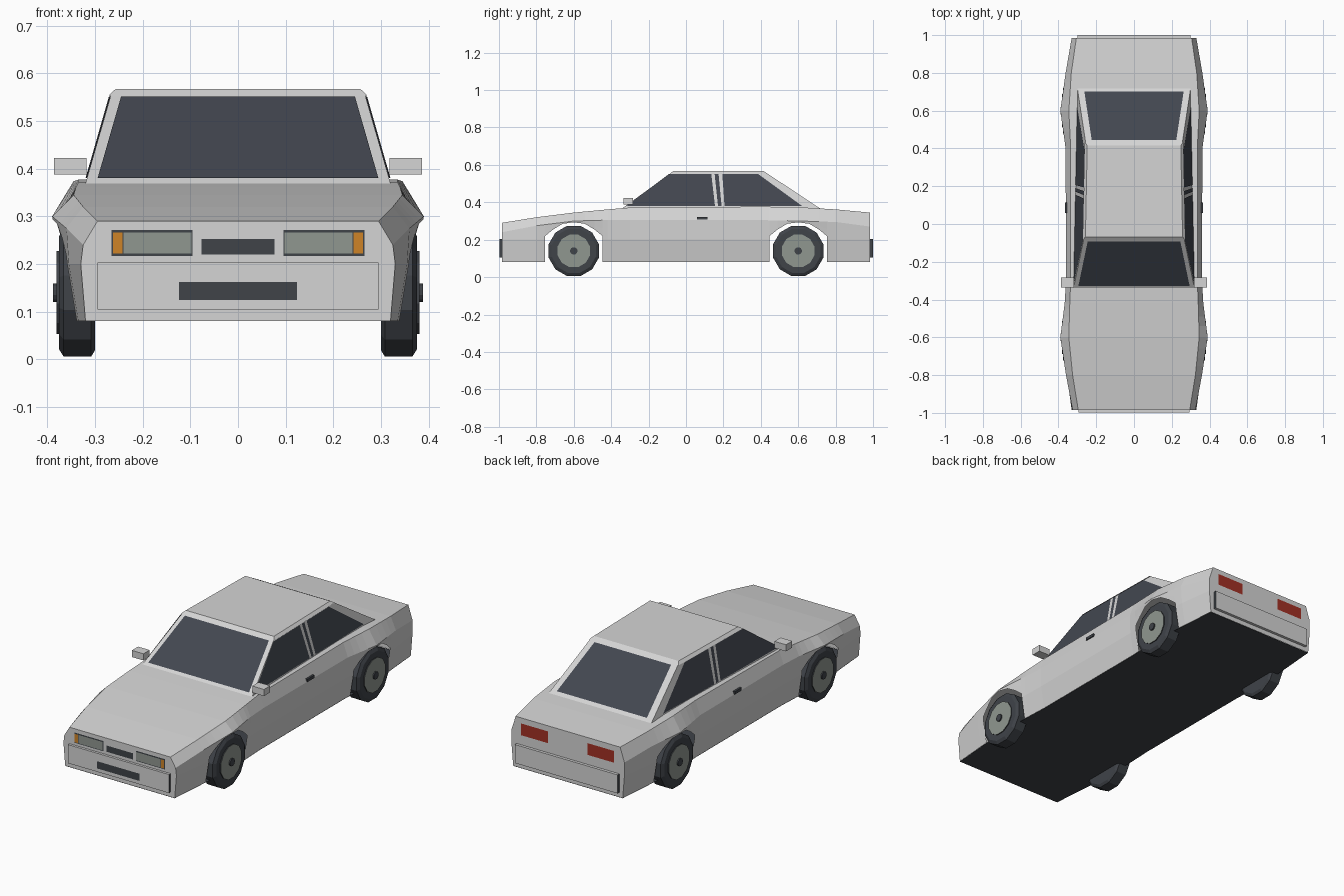
import bpy, bmesh, math
from mathutils import Vector, Matrix

default = bpy.data.objects.get("Cube")
if default:
    bpy.data.objects.remove(default)


def material(name, red, green, blue):
    mat = bpy.data.materials.new(name)
    mat.use_nodes = True
    mat.diffuse_color = (red, green, blue, 1)
    mat.node_tree.nodes["Principled BSDF"].inputs["Base Color"].default_value = (red, green, blue, 1)
    return mat


PAINT = material("silver_paint", .66, .66, .66)
DARK = material("dark_trim", .05, .056, .066)
GLASS = material("tinted_glass", .055, .062, .08)
GREY = material("lamp_and_rim_grey", .28, .31, .28)
ORANGE = material("indicator_orange", .62, .23, .02)
RED = material("tail_light_red", .36, .03, .018)


def finish(name, bm, *mats, recalc=True):
    if recalc:
        bmesh.ops.recalc_face_normals(bm, faces=bm.faces)
    mesh = bpy.data.meshes.new(name)
    bm.to_mesh(mesh)
    bm.free()
    for mat in mats:
        mesh.materials.append(mat)
    obj = bpy.data.objects.new(name, mesh)
    bpy.context.scene.collection.objects.link(obj)
    return obj


def box(name, low, high, *mats, side_index=0):
    bm = bmesh.new()
    low, high = Vector(low), Vector(high)
    bmesh.ops.create_cube(bm, size=1)
    bmesh.ops.scale(bm, vec=high - low, verts=bm.verts)
    bmesh.ops.translate(bm, vec=(low + high) / 2, verts=bm.verts)
    bm.normal_update()
    for face in bm.faces:
        if abs(face.normal.x) > .9:
            face.material_index = side_index
    return finish(name, bm, *mats)


def plate(name, points, outward, mat, lift=.003):
    """Flat panel floating just above the surface it decorates."""
    bm = bmesh.new()
    face = bm.faces.new([bm.verts.new(p) for p in points])
    face.normal_update()
    if face.normal.dot(Vector(outward)) < 0:
        face.normal_flip()
    bmesh.ops.translate(bm, vec=face.normal * lift, verts=bm.verts)
    return finish(name, bm, mat, recalc=False)


# Body shell stations: y, deck width, deck z, shoulder width, shoulder z, waist width, sill width
KEYS = [
    (-.985, .295, .29, .325, .24, .33, .32),
    (-.8, .325, .32, .36, .275, .355, .335),
    (-.6, .345, .345, .39, .3, .37, .35),
    (-.42, .34, .362, .367, .305, .363, .345),
    (-.3, .335, .372, .36, .305, .36, .34),
    (.4, .335, .377, .362, .305, .36, .34),
    (.6, .345, .374, .39, .3, .37, .35),
    (.8, .332, .362, .362, .295, .355, .335),
    (.985, .305, .345, .33, .27, .33, .32),
]
FLOOR, WAIST, AXLE = .08, .2, .6
ARCH = [(.153, .22), (.11, .255), (.06, .285), (0, .293)]


def lerp(a, b, t):
    return a + (b - a) * t


def station(y):
    for a, b in zip(KEYS, KEYS[1:]):
        if y <= b[0]:
            t = (y - a[0]) / (b[0] - a[0])
            return [lerp(p, q, t) for p, q in zip(a, b)]


def section(y, bottom):
    """Half section from deck edge down to the sill or the wheel arch lip."""
    _, deck_w, deck_z, sh_w, sh_z, waist_w, sill_w = station(y)

    def width(z):
        if z > WAIST:
            return lerp(waist_w, sh_w, (z - WAIST) / (sh_z - WAIST))
        return lerp(sill_w, waist_w, (z - FLOOR) / (WAIST - FLOOR))

    waist = max(WAIST, (bottom + sh_z) / 2) if bottom > FLOOR else WAIST
    return [(deck_w, deck_z), (sh_w, sh_z), (width(waist), waist), (width(bottom), bottom)]


# Body: hollow lofted shell with open wheel arches
stops = [(key[0], FLOOR) for key in KEYS if abs(abs(key[0]) - AXLE) > .01]
stops = [s for s in stops if abs(abs(s[0]) - AXLE) > ARCH[0][0]]
for axle in (-AXLE, AXLE):
    reach = ARCH[0][0]
    stops += [(axle - reach, FLOOR), (axle + reach, FLOOR)]
    for offset, z in ARCH:
        stops += [(axle + s * offset, z) for s in ((-1, 1) if offset else (1,))]


def order(stop):
    # at an arch edge the full-height section sits on the side away from the axle
    y, z = stop
    away = 1 if abs(y) > AXLE else -1
    outward = away if y > 0 else -away
    return (round(y, 4), outward if z == FLOOR else 0)


stops.sort(key=order)
bm = bmesh.new()
rows = []
for y, bottom in stops:
    half = section(y, bottom)
    rows.append((y, {s: [bm.verts.new((s * x, y, z)) for x, z in half] for s in (-1, 1)}))
for (ya, a), (yb, b) in zip(rows, rows[1:]):
    if yb - ya < .001:
        continue
    for s in (-1, 1):
        for i in range(3):
            bm.faces.new((a[s][i], b[s][i], b[s][i + 1], a[s][i + 1]))
    bm.faces.new((a[1][0], b[1][0], b[-1][0], a[-1][0]))
for _, row in (rows[0], rows[-1]):
    bm.faces.new(row[1] + row[-1][::-1])
bmesh.ops.remove_doubles(bm, verts=bm.verts, dist=.0002)
finish("body_shell", bm, PAINT)

# Underside
outline = [(key[0], key[6]) for key in KEYS]
plate("underside", [(x, y, FLOOR) for y, x in outline] + [(-x, y, FLOOR) for y, x in outline[::-1]],
      (0, 0, -1), DARK, lift=.001)


# Cabin with sides leaning inwards
BASE, TOP = .365, .557
FRONT, REAR = (-.345, -.08), (.72, .43)


def side_x(y, z):
    return .32 - .26 * (z - .37) - .02 * (y - FRONT[0])


def prism(name, lower, upper, mat):
    """Block between two levels, each given as z, front y, rear y, inset."""
    bm = bmesh.new()
    rings = []
    for z, front, rear, inset in (lower, upper):
        corners = [(-1, front), (1, front), (1, rear), (-1, rear)]
        rings.append([bm.verts.new((s * (side_x(y, z) - inset), y, z)) for s, y in corners])
    for i in range(4):
        j = (i + 1) % 4
        bm.faces.new((rings[0][i], rings[0][j], rings[1][j], rings[1][i]))
    for ring in rings:
        bm.faces.new(ring)
    return finish(name, bm, mat)


prism("cabin", (BASE, FRONT[0], REAR[0], 0), (TOP, FRONT[1], REAR[1], 0), PAINT)
prism("roof_panel", (.554, -.085, .435, -.004), (.567, -.068, .415, .006), PAINT)


# Windscreens
def screen(name, slope, margin, outward):
    points = []
    for z, signs in ((.378, (-1, 1)), (.549, (1, -1))):
        y = lerp(*slope, (z - BASE) / (TOP - BASE))
        points += [(s * (side_x(y, z) - margin), y, z) for s in signs]
    plate(name, points, outward, GLASS)


screen("front_windscreen", FRONT, .023, (0, -1, 1))
screen("rear_windscreen", REAR, .034, (0, 1, 1))

# Side windows, split by slim pillars
LOW, HIGH = .38, .551
WINDOWS = {
    "front_side_window": (-.318, -.09, .135, .155),
    "pillar_glass": (.171, .153, .174, .19),
    "rear_side_window": (.206, .194, .385, .62),
}
for side, s in (("left", 1), ("right", -1)):
    for name, ys in WINDOWS.items():
        points = [(s * side_x(y, z), y, z) for y, z in zip(ys, (LOW, HIGH, HIGH, LOW))]
        plate(f"{side}_{name}", points, (s, 0, 0), GLASS)


# Lamps and grilles on the end faces
def end_panel(name, y, x0, x1, z0, z1, mat, lift):
    plate(name, [(x0, y, z0), (x1, y, z0), (x1, y, z1), (x0, y, z1)], (0, y, 0), mat, lift)


NOSE = .985
for side, s in (("left", 1), ("right", -1)):
    end_panel(f"{side}_headlight_frame", -NOSE, s * .095, s * .265, .217, .271, DARK, .002)
    end_panel(f"{side}_headlight", -NOSE, s * .098, s * .24, .222, .266, GREY, .005)
    end_panel(f"{side}_indicator", -NOSE, s * .242, s * .262, .222, .266, ORANGE, .005)
    end_panel(f"{side}_tail_light", NOSE, s * .115, s * .272, .255, .317, RED, .003)
end_panel("grille", -NOSE, -.077, .077, .22, .253, DARK, .003)

# Bumpers with dark end caps
box("front_bumper", (-.295, -.998, .105), (.295, -.98, .203), PAINT, DARK, side_index=1)
box("rear_bumper", (-.3, .98, .105), (.3, 1, .203), PAINT, DARK, side_index=1)
end_panel("lower_intake", -.998, -.124, .124, .124, .162, DARK, .002)


# Wheels
def drum(name, profile, s, y, mats, colour_rule=None):
    """Twelve-sided lathe around the axle from (x, radius) points, capped at both ends."""
    bm = bmesh.new()
    count = 12
    rings = []
    for x, radius in profile:
        angles = [math.tau * (i + .5) / count for i in range(count)]
        rings.append([bm.verts.new((s * x, y + radius * math.sin(a), .14 + radius * math.cos(a)))
                      for a in angles])
    for a, b in zip(rings, rings[1:]):
        for i in range(count):
            j = (i + 1) % count
            bm.faces.new((a[i], a[j], b[j], b[i]))
    for ring in (rings[0], rings[-1]):
        bm.faces.new(ring)
    bm.normal_update()
    if colour_rule:
        for face in bm.faces:
            face.material_index = colour_rule(face)
    return finish(name, bm, *mats)


for side, s in (("left", 1), ("right", -1)):
    for end, y in (("front", -AXLE), ("rear", AXLE)):
        wheel = f"{end}_{side}"
        drum(wheel + "_tyre", [(.3, .125), (.308, .139), (.366, .139), (.376, .122)], s, y, [DARK])
        drum(wheel + "_rim", [(.37, .09), (.381, .09)], s, y, [DARK, GREY],
             lambda face: int(abs(face.normal.x) > .9))
        drum(wheel + "_hub", [(.378, .02), (.388, .02)], s, y, [DARK])

    # Mirrors and door handles
    inner, outer = sorted((s * .318, s * .386))
    box(f"{side}_mirror", (inner, -.335, .388), (outer, -.283, .423), PAINT)
    inner, outer = sorted((s * .355, s * .366))
    box(f"{side}_door_handle", (inner, .058, .307), (outer, .115, .322), DARK)
